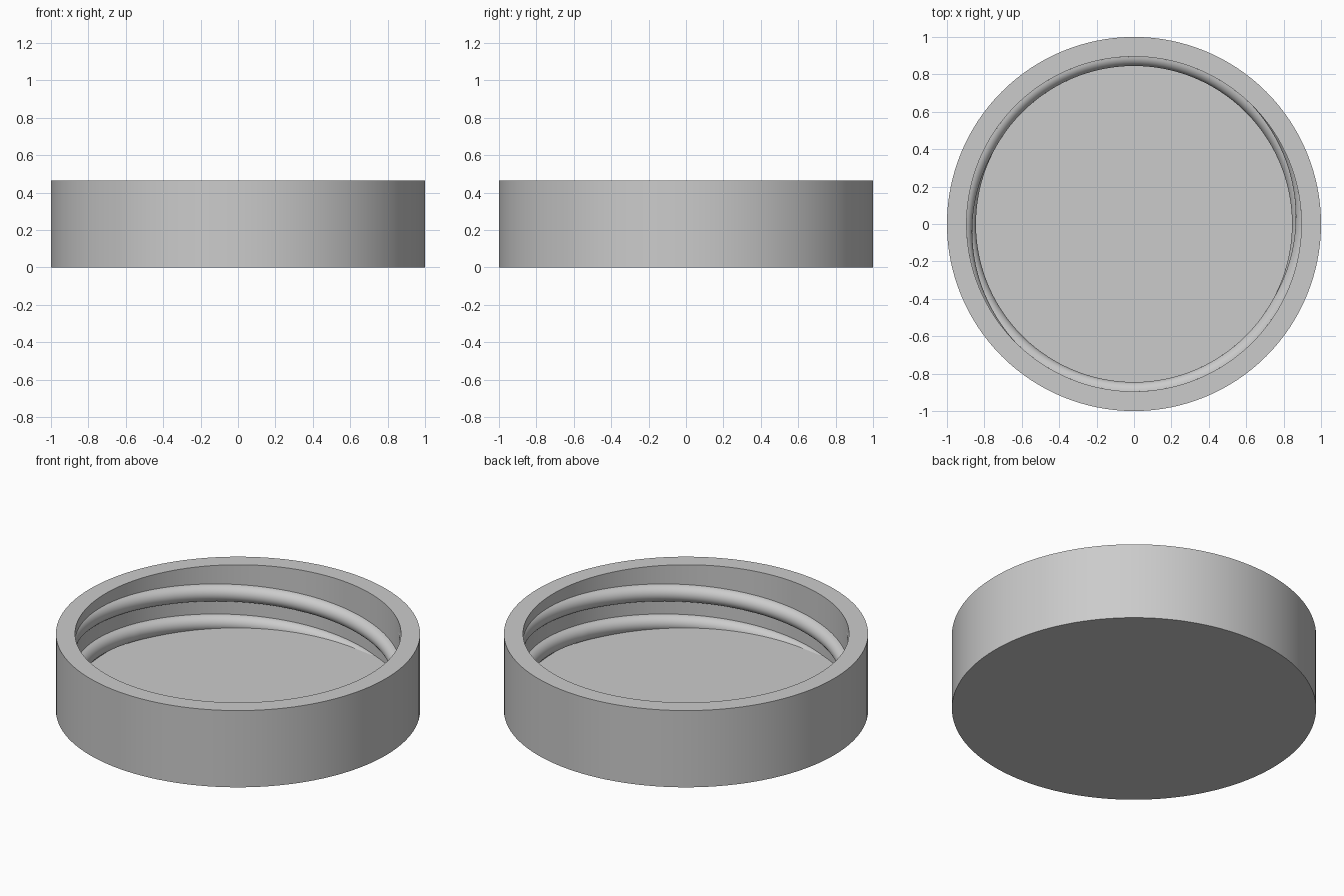
import bpy, bmesh, math

OUTER, INNER = 1.0, 0.895       # wall radii
HEIGHT, FLOOR = 0.465, 0.105    # overall height and floor level
BEAD, LEAD = 0.05, 0.364        # thread section radius and rise per turn
SEGMENTS = 128

cube = bpy.data.objects.get("Cube")
if cube:
    bpy.data.objects.remove(cube, do_unlink=True)

grey = bpy.data.materials.new("plain grey")
grey.use_nodes = True
colour = (0.6, 0.6, 0.6, 1)
grey.diffuse_color = colour
grey.node_tree.nodes["Principled BSDF"].inputs["Base Color"].default_value = colour


def finish(bm, name):
    bmesh.ops.remove_doubles(bm, verts=bm.verts, dist=1e-5)
    mesh = bpy.data.meshes.new(name)
    bm.to_mesh(mesh)
    bm.free()
    mesh.materials.append(grey)
    obj = bpy.data.objects.new(name, mesh)
    bpy.context.collection.objects.link(obj)
    bpy.ops.object.select_all(action="DESELECT")
    obj.select_set(True)
    bpy.context.view_layer.objects.active = obj
    bpy.ops.object.shade_smooth_by_angle(angle=math.radians(35))
    return obj


# Lid body: a lathed cup profile
bm = bmesh.new()
profile = [(0, 0), (OUTER, 0), (OUTER, HEIGHT), (INNER, HEIGHT), (INNER, FLOOR), (0, FLOOR)]
verts = [bm.verts.new((r, 0, z)) for r, z in profile]
edges = [bm.edges.new(pair) for pair in zip(verts, verts[1:])]
bmesh.ops.spin(bm, geom=verts + edges, axis=(0, 0, 1), cent=(0, 0, 0),
               angle=math.tau, steps=SEGMENTS, use_merge=True)
bmesh.ops.remove_doubles(bm, verts=bm.verts, dist=1e-5)
bmesh.ops.recalc_face_normals(bm, faces=bm.faces)
finish(bm, "lid_body")


# Thread: a round bead rising from the floor, fading into the wall at its top end
def thread(name, turn):
    bm = bmesh.new()
    first, last, fade = math.radians(-111), math.radians(225), math.radians(152)
    steps, arc = 120, 14
    previous = None
    for i in range(steps + 1):
        t = first + (last - first) * i / steps
        centre_z = 0.305 + LEAD * (t - math.radians(135)) / math.tau
        sink = BEAD * 0.99 * max(0, (t - fade) / (last - fade))
        high = math.acos(sink / BEAD)
        cut = max(-1, min(1, (FLOOR - centre_z) / BEAD))
        low = max(-high, math.asin(cut))
        row = []
        for k in range(arc + 1):
            a = low + (high - low) * k / arc
            r = INNER + sink - BEAD * math.cos(a)
            row.append(bm.verts.new((r * math.cos(t + turn), r * math.sin(t + turn),
                                     centre_z + BEAD * math.sin(a))))
        if previous:
            for k in range(arc):
                bm.faces.new((previous[k], previous[k + 1], row[k + 1], row[k]))
        previous = row
    bm.normal_update()
    # Make the bead face the middle of the lid
    middle = bm.faces[:][len(bm.faces) // 2]
    if middle.normal.xy.dot(middle.calc_center_median().xy) > 0:
        bmesh.ops.reverse_faces(bm, faces=bm.faces[:])
    finish(bm, name)


thread("first_thread", 0)
thread("second_thread", math.pi)
